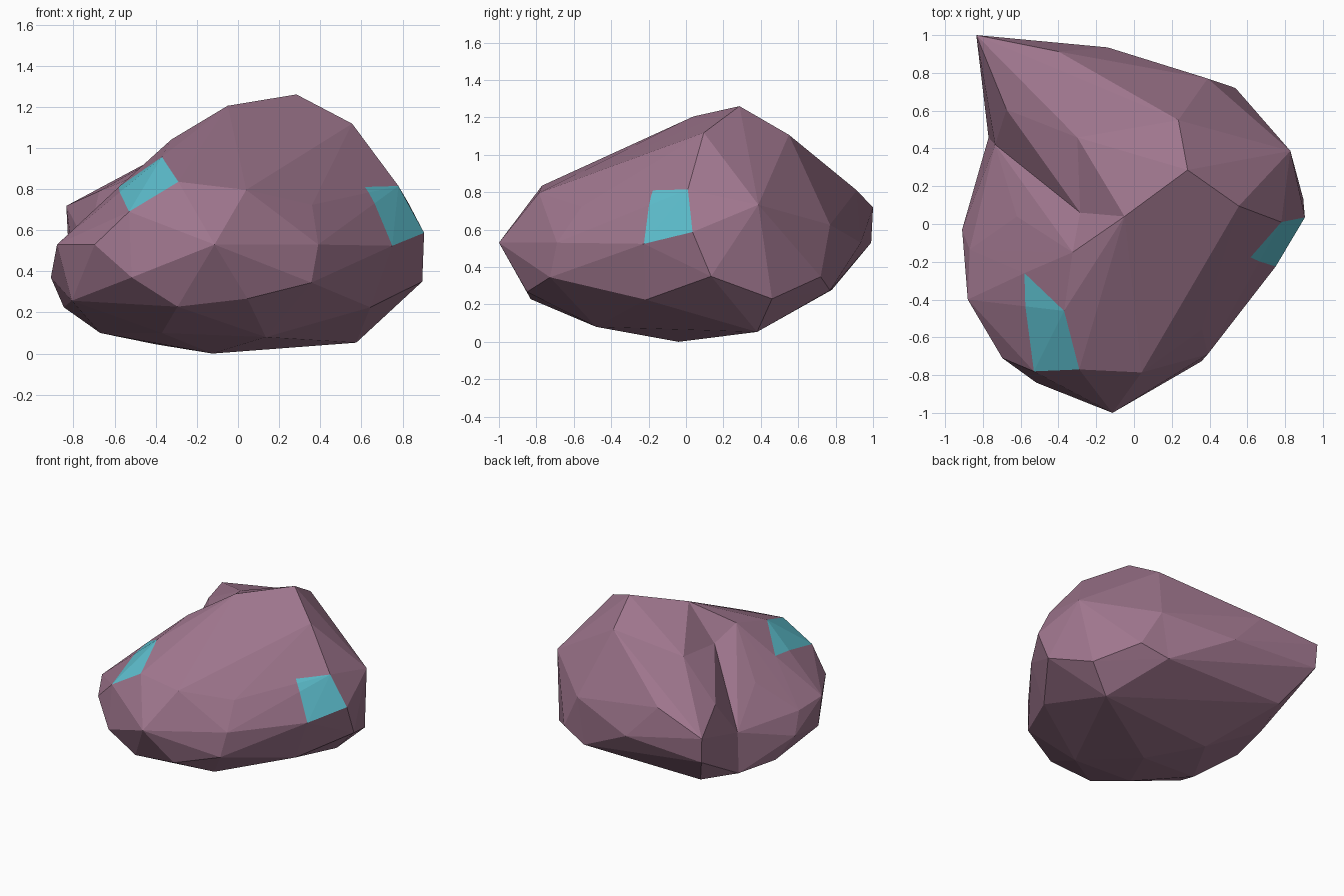
import bpy, bmesh
from mathutils import Vector

if "Cube" in bpy.data.objects:
    bpy.data.objects.remove(bpy.data.objects["Cube"])


def material(name, colour):
    m = bpy.data.materials.new(name)
    m.diffuse_color = (*colour, 1)
    m.use_nodes = True
    m.node_tree.nodes["Principled BSDF"].inputs["Base Color"].default_value = m.diffuse_color
    return m


mauve = material("mauve stone", (0.345, 0.180, 0.267))
cyan = material("cyan facet", (0.115, 0.54, 0.64))


def hull(name, points):
    """Flat-faced convex chunk around a few corner points."""
    bm = bmesh.new()
    for p in points:
        bm.verts.new(p)
    bmesh.ops.convex_hull(bm, input=bm.verts[:])
    bmesh.ops.delete(bm, geom=[v for v in bm.verts if not v.link_faces], context='VERTS')
    bmesh.ops.recalc_face_normals(bm, faces=bm.faces[:])
    me = bpy.data.meshes.new(name)
    bm.to_mesh(me)
    bm.free()
    me.materials.append(mauve)
    me.materials.append(cyan)
    ob = bpy.data.objects.new(name, me)
    bpy.context.scene.collection.objects.link(ob)
    return ob


# facets that are painted cyan
left_facet = [(-.58, -.26, .81), (-.37, -.46, .956), (-.29, -.77, .835), (-.53, -.78, .69)]
right_facet = [(.595, -.156, .796), (.78, .01, .815), (.905, .035, .587), (.75, -.225, .524)]

# corners shared by neighbouring chunks
base = [(-.124, -.04, 0), (.575, .38, .053), (-.4, .3, .045), (.135, -.48, .08),
        (-.37, -.48, .1), (-.67, -.15, .1)]
top = [(.284, .286, 1.26), (-.05, .04, 1.205)]
crest = [(.235, .55, 1.107), (.098, .722, .86)]
back = [(.39, .77, .626), (.33, .77, .275)]
front = [(-.114, -1, .53), (.046, -.85, .267), (-.294, -.83, .228)]
saddle = [(-.325, -.15, 1.04), (-.285, .06, .95)]
brow = [(-.30, .458, 1.004)]
valley = [(-.735, .42, .52), (-.77, .458, .23)]

# main body: right and front of the boulder
shoulder = [(.177, -.267, 1.005), (.555, .095, 1.118), (.04, -.786, .796), (.36, -.558, .723),
            (.39, -.69, .53), (.828, .387, .733)]
skirt = [(.896, .134, .35), (.643, -.214, .225), (.357, -.727, .345), (.76, .46, .23),
         (.537, .72, .348)]
body = hull("boulder", base + top + crest + back + front + saddle + shoulder + skirt
            + right_facet + left_facet[1:3])

# slope between the summit and the ridge
slope = hull("summit_slope", base[:3] + top + crest + saddle[1:] + brow)

# pointed ridge running to the back left corner
ridge = hull("back_ridge", base[:3] + crest + back + saddle[1:] + brow + valley + [
    (-.835, 1, .718), (-.825, .99, .53), (-.675, .606, .79),
    (-.40, .913, .81), (-.14, .935, .53), (-.67, .78, .278)])

# lower lobe on the left
lobe = hull("left_lobe", base + front + saddle + valley + left_facet + [
    (-.62, .04, .73), (-.87, -.135, .515), (-.91, -.03, .37), (-.88, -.40, .53),
    (-.697, -.71, .53), (-.517, -.84, .37), (-.808, -.46, .257), (-.847, .12, .225)])

# fuse the chunks into one rock
bpy.context.view_layer.objects.active = body
for part in (slope, ridge, lobe):
    mod = body.modifiers.new("fuse", 'BOOLEAN')
    mod.operation, mod.solver, mod.object = 'UNION', 'EXACT', part
    bpy.ops.object.modifier_apply(modifier=mod.name)
    bpy.data.objects.remove(part)

# cut the outline of each cyan facet into the rock and colour the faces inside it
bm = bmesh.new()
bm.from_mesh(body.data)
for quad in (left_facet, right_facet):
    pts = [Vector(p) for p in quad]
    mid = sum(pts, Vector()) / 4
    n = (pts[2] - pts[0]).cross(pts[3] - pts[1]).normalized()
    if n.dot(mid - Vector((0, 0, .5))) < 0:
        n = -n
    sides = []
    for p, q in zip(pts, pts[1:] + pts[:1]):
        s = n.cross(q - p).normalized()
        sides.append((p, s if s.dot(mid - p) > 0 else -s))
    for p, s in sides:
        faces = [f for f in bm.faces if f.normal.dot(n) > .4]
        geom = faces + list({e for f in faces for e in f.edges}) \
            + list({v for f in faces for v in f.verts})
        bmesh.ops.bisect_plane(bm, geom=geom, dist=1e-5, plane_co=p, plane_no=s)
    bm.normal_update()
    for f in bm.faces:
        c = f.calc_center_median()
        if (f.normal.dot(n) > .4 and abs((c - mid).dot(n)) < .15
                and all((c - p).dot(s) > 0 for p, s in sides)):
            f.material_index = 1
bm.to_mesh(body.data)
bm.free()
